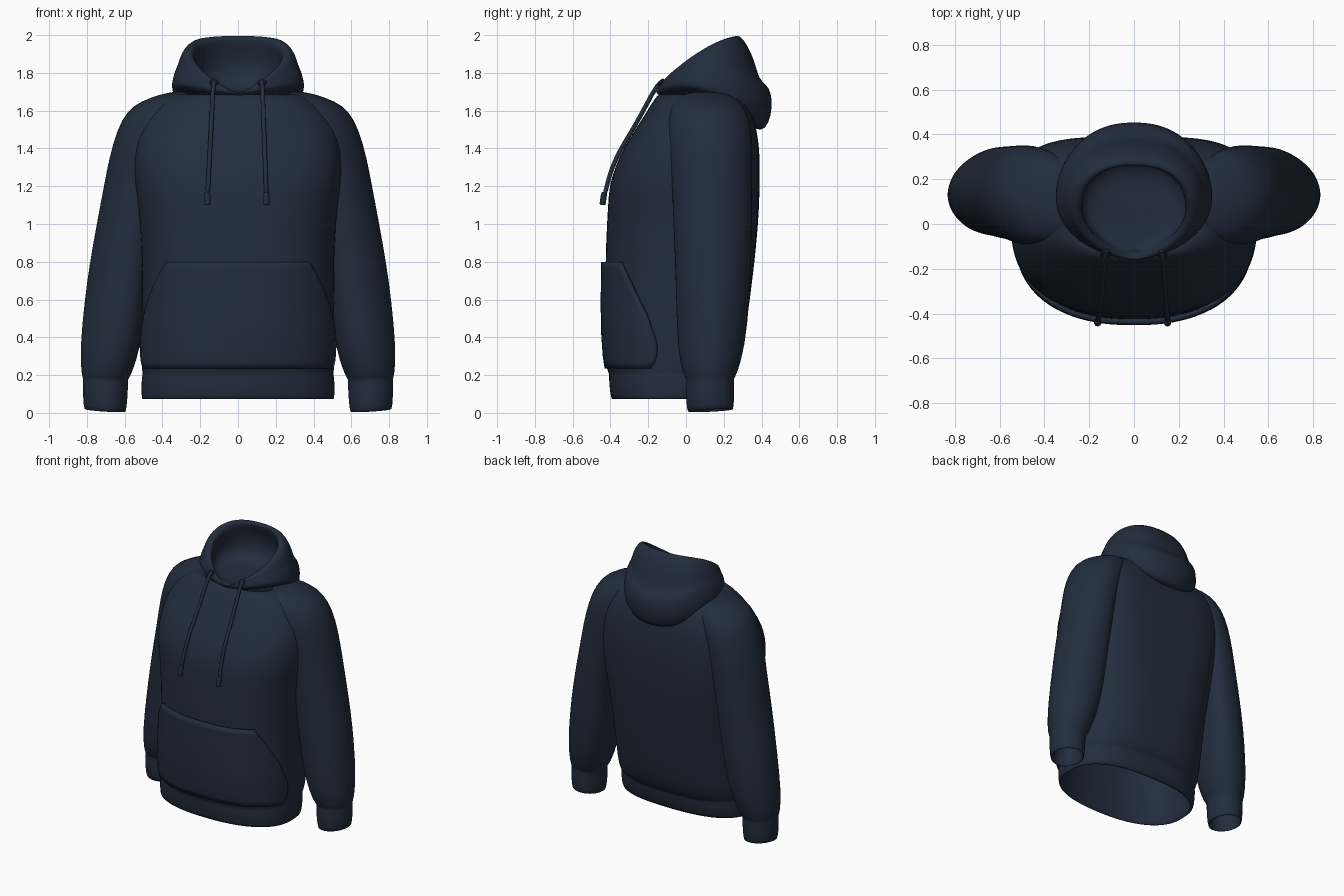
import bpy, bmesh, math
from mathutils import Vector

if "Cube" in bpy.data.objects:
    bpy.data.objects.remove(bpy.data.objects["Cube"])

SEG = 48
navy = bpy.data.materials.new("navy_fabric")
navy.diffuse_color = (0.016, 0.026, 0.046, 1)
navy.use_nodes = True
navy.node_tree.nodes["Principled BSDF"].inputs["Base Color"].default_value = navy.diffuse_color


def finish(name, bm, subsurf=1):
    bmesh.ops.recalc_face_normals(bm, faces=bm.faces)
    me = bpy.data.meshes.new(name)
    bm.to_mesh(me)
    bm.free()
    me.materials.append(navy)
    for p in me.polygons:
        p.use_smooth = True
    ob = bpy.data.objects.new(name, me)
    bpy.context.collection.objects.link(ob)
    if subsurf:
        m = ob.modifiers.new("smooth", 'SUBSURF')
        m.levels = m.render_levels = subsurf
    return ob


def loft(name, rings, cap_start=False, cap_end=False, closed=True):
    bm = bmesh.new()
    rows = [[bm.verts.new(p) for p in r] for r in rings]
    n = len(rows[0])
    for a, b in zip(rows, rows[1:]):
        for i in range(n if closed else n - 1):
            j = (i + 1) % n
            bm.faces.new((a[i], a[j], b[j], b[i]))
    for flag, row in ((cap_start, rows[0]), (cap_end, rows[-1])):
        if flag:
            c = bm.verts.new(sum((v.co for v in row), Vector()) / n)
            for i in range(n):
                bm.faces.new((row[i], row[(i + 1) % n], c))
    return finish(name, bm)


def spow(v, e):
    return math.copysign(abs(v) ** e, v)


def ramp(v, a, b):
    return max(0, min(1, (v - a) / (b - a)))


def oval(z, x0, x1, y0, y1, t, n=2.0, off=0.0):
    # point on a squared-off oval, angle 0 faces the front
    return Vector(((x0 + x1) / 2 + ((x1 - x0) / 2 + off) * spow(math.sin(t), 2 / n),
                   (y0 + y1) / 2 - ((y1 - y0) / 2 + off) * spow(math.cos(t), 2 / n), z))


ANG = [2 * math.pi * i / SEG for i in range(SEG)]


def interp(table, z):
    for a, b in zip(table, table[1:]):
        if a[0] <= z <= b[0]:
            f = (z - a[0]) / (b[0] - a[0])
            return [u + (v - u) * f for u, v in zip(a, b)]


# Torso: height, half width, front, back; the upper back is broader
torso = [(.07, .505, -.39, .20), (.08, .512, -.40, .22), (.19, .512, -.41, .24),
         (.205, .503, -.405, .235), (.225, .510, -.42, .26), (.3, .513, -.427, .295),
         (.6, .506, -.43, .34), (.9, .51, -.425, .375), (1.1, .53, -.413, .388),
         (1.2, .545, -.407, .39), (1.3, .553, -.377, .392), (1.4, .55, -.332, .388),
         (1.5, .53, -.268, .375), (1.6, .47, -.205, .345), (1.66, .40, -.168, .31),
         (1.695, .32, -.14, .26)]
lining = [(.6, .46, -.38, .29), (.2, .48, -.375, .20), (.075, .49, -.375, .185)]
neck = [(1.68, .26, -.11, .22), (1.64, .24, -.10, .20)]


def torso_point(z, w, f, b, t, off=0.0):
    if math.cos(t) < 0:
        n = 2.6 + 1.1 * ramp(z, .5, 1.1)
    else:
        n = 2.35 + .3 * ramp(z, .8, 1.3)
    return oval(z, -w, w, f, b, t, n, off)


loft("torso", [[torso_point(*row, t) for t in ANG] for row in lining + torso + neck])

# Sleeves: height, inner x, outer x, front, back
sleeve = [(.3, .62, .78, .06, .21), (.02, .605, .80, .025, .235),
          (.003, .60, .806, .016, .244), (.008, .590, .818, .003, .254),
          (.165, .58, .824, -.002, .256), (.18, .585, .819, .008, .252),
          (.2, .565, .83, -.017, .27), (.35, .515, .836, -.045, .312),
          (.6, .48, .812, -.050, .335), (.8, .46, .784, -.055, .342),
          (1.0, .43, .748, -.065, .345), (1.2, .40, .71, -.07, .347),
          (1.35, .37, .682, -.085, .35), (1.5, .33, .64, -.10, .345),
          (1.6, .28, .587, -.085, .318), (1.65, .25, .515, -.06, .28),
          (1.687, .25, .41, -.02, .23), (1.70, .28, .34, .05, .15)]


def sleeve_point(z, x0, x1, y0, y1, t, side):
    # narrower towards the outer edge, fuller where it meets the torso
    s = math.sin(t)
    k = ramp(z, .15, .5)
    p = oval(z, x0, x1, y0, y1, t, 1.95 if s > 0 else 2 + .5 * k)
    yc = (y0 + y1) / 2
    y = yc + (p.y - yc) * (1 - (.03 + .11 * k) * s)
    tilt = (.05 * (y - .12) + .06 * (p.x - .7)) * (1 - ramp(z, .02, .3))
    return (p.x * side, y, max(0, z + tilt + .005 * (z < .15)))


for side, label in ((1, "left"), (-1, "right")):
    loft("sleeve_" + label, [[sleeve_point(*r, t, side) for t in ANG] for r in sleeve],
         cap_end=True)


# Hood: half width, then front, side and back points as y, z, and depth of the throat notch
def hood_ring(w, yf, zf, ys, zs, yb, zb, vee=0):
    out = []
    for t in ANG:
        c = math.cos(t)
        mix = lambda f, s, b: s + c * (f - b) / 2 + c * c * ((f + b) / 2 - s)
        x = w * spow(math.sin(t), 1.15 if c > 0 else .87)
        out.append((x, mix(yf, ys, yb), mix(zf, zs, zb) - vee * max(0, c) ** 12))
    return out


hood = [(.27, -.12, 1.66, .12, 1.67, .34, 1.52),
        (.335, -.145, 1.685, .12, 1.692, .40, 1.485),
        (.352, -.155, 1.70, .12, 1.715, .44, 1.53, .01),
        (.350, -.158, 1.71, .12, 1.75, .458, 1.62, .015),
        (.340, -.158, 1.715, .12, 1.79, .452, 1.695, .02),
        (.330, -.158, 1.72, .115, 1.82, .425, 1.74, .02),
        (.320, -.158, 1.72, .11, 1.84, .386, 1.765, .025),
        (.308, -.158, 1.725, .105, 1.88, .365, 1.86, .03),
        (.290, -.157, 1.73, .09, 1.91, .325, 1.95, .035),
        (.268, -.153, 1.735, .08, 1.922, .28, 2.005, .04),
        (.238, -.138, 1.73, .07, 1.91, .255, 1.99, .04),
        (.228, -.125, 1.715, .075, 1.88, .268, 1.95, .025),
        (.238, -.115, 1.70, .085, 1.82, .30, 1.88),
        (.24, -.105, 1.695, .095, 1.75, .31, 1.78),
        (.20, -.07, 1.69, .1, 1.705, .26, 1.715),
        (.12, -.02, 1.69, .1, 1.70, .2, 1.70)]
loft("hood", [hood_ring(*r) for r in hood], cap_end=True)

# Front pocket wraps around the torso, with slanted hand openings
edge = [(.235, 75), (.28, 79), (.365, 79), (.52, 70), (.66, 57), (.775, 45), (.80, 42)]
rows = []
for k in range(17):
    z = .235 + (.80 - .235) * k / 16
    a = math.radians(interp(edge, z)[1])
    _, w, f, b = interp(torso, z)
    off = .010 + .012 * ramp(z, .235, .435)
    rows.append([torso_point(z, w, f, b, a * (2 * i / 32 - 1), off) for i in range(33)])
pocket = loft("front_pocket", rows, closed=False)
pocket.modifiers.clear()
solid = pocket.modifiers.new("thickness", 'SOLIDIFY')
solid.thickness = .026
solid.offset = -1
# make the pocket thicken inward
if sum(p.normal.y for p in pocket.data.polygons) > 0:
    pocket.data.flip_normals()
bpy.context.view_layer.objects.active = pocket
pocket.select_set(True)
bpy.ops.object.shade_smooth_by_angle()


# Drawstrings with thicker tips, and their eyelets
def tube(name, pts, radius):
    path = [Vector(p) for p in pts]
    rings = []
    for i, p in enumerate(path):
        d = (path[min(i + 1, len(path) - 1)] - path[max(i - 1, 0)]).normalized()
        u = d.cross(Vector((1, 0, 0))).normalized()
        v = d.cross(u)
        rings.append([p + radius * (u * math.cos(k * math.pi / 4) + v * math.sin(k * math.pi / 4))
                      for k in range(8)])
    loft(name, rings, True, True)


for side, label, spread in ((1, "left", 0), (-1, "right", .012)):
    line = [(.122, -.115, 1.765), (.130, -.155, 1.735), (.132, -.205, 1.64),
            (.137, -.275, 1.51), (.141, -.345, 1.40), (.145, -.392, 1.30),
            (.148, -.417, 1.21), (.150, -.432, 1.15)]
    pts = [(side * (x + spread * i / 7), y, z) for i, (x, y, z) in enumerate(line)]
    tube("drawstring_" + label, pts, .013)
    x = side * (.150 + spread)
    tube("drawstring_tip_" + label, [(x, -.430, 1.165), (x, -.435, 1.155),
                                     (x, -.441, 1.11), (x, -.442, 1.10)], .018)
    bpy.ops.mesh.primitive_torus_add(major_segments=20, minor_segments=8, major_radius=.018,
                                     minor_radius=.006, location=(side * .127, -.135, 1.75),
                                     rotation=(math.radians(50), 0, 0))
    ring = bpy.context.object
    ring.name = "eyelet_" + label
    ring.data.materials.append(navy)
    bpy.ops.object.shade_smooth_by_angle()
